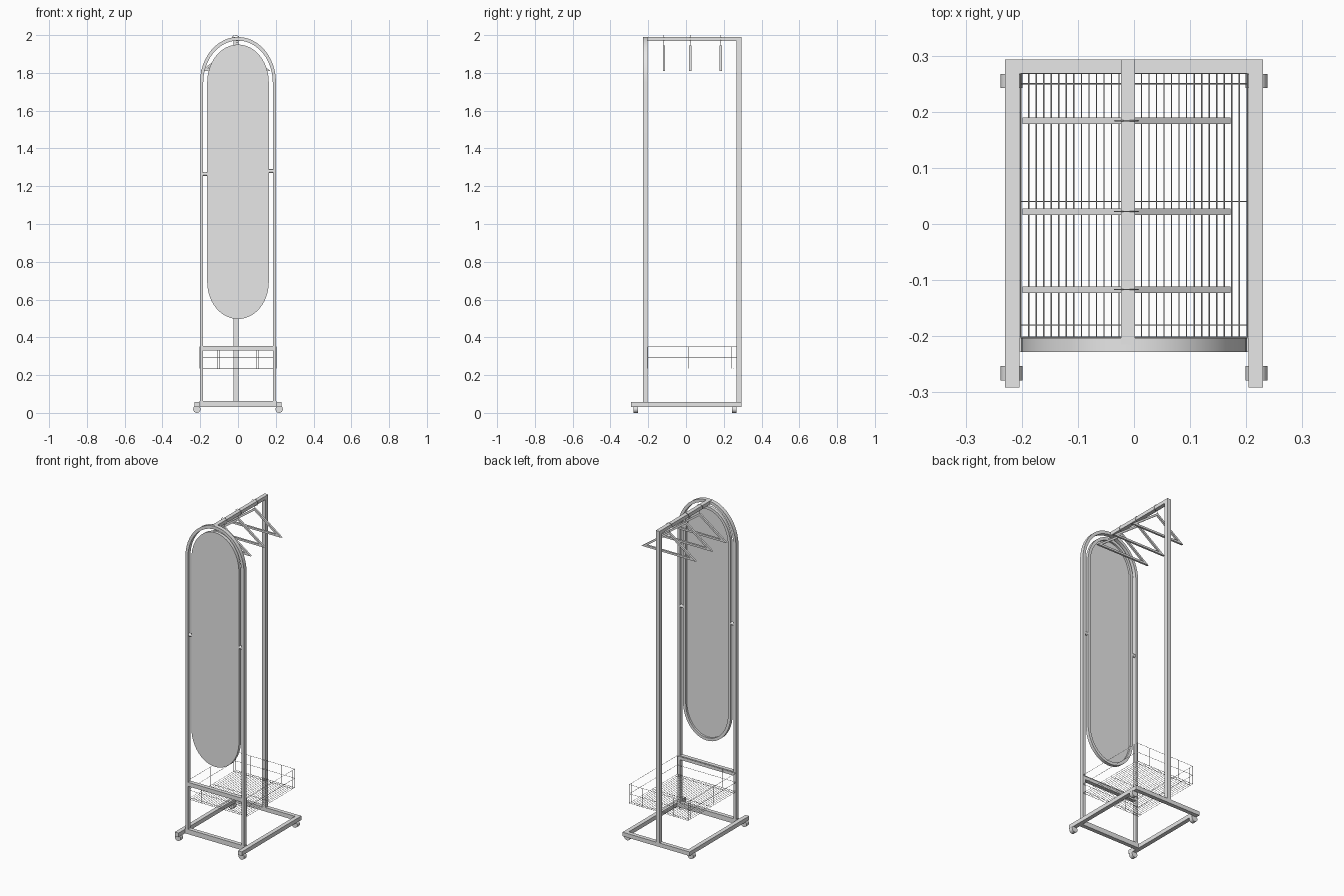
import bpy, bmesh
from math import sin, cos, pi
from mathutils import Vector, Matrix

cube = bpy.data.objects.get("Cube")
if cube:
    bpy.data.objects.remove(cube, do_unlink=True)

grey = bpy.data.materials.new("light grey")
grey.use_nodes = True
grey.diffuse_color = (0.8, 0.8, 0.8, 1)
grey.node_tree.nodes["Principled BSDF"].inputs["Base Color"].default_value = (0.8, 0.8, 0.8, 1)


def finish(name, bm, smooth=False):
    bmesh.ops.recalc_face_normals(bm, faces=bm.faces)
    mesh = bpy.data.meshes.new(name)
    bm.to_mesh(mesh)
    bm.free()
    mesh.materials.append(grey)
    obj = bpy.data.objects.new(name, mesh)
    bpy.context.collection.objects.link(obj)
    if smooth:
        bpy.ops.object.select_all(action='DESELECT')
        obj.select_set(True)
        bpy.context.view_layer.objects.active = obj
        bpy.ops.object.shade_smooth_by_angle()
    return obj


def box(name, x, y, z):
    """Box from three (low, high) ranges."""
    bm = bmesh.new()
    size = [b - a for a, b in (x, y, z)]
    mid = [(a + b) / 2 for a, b in (x, y, z)]
    bmesh.ops.create_cube(bm, size=1, matrix=Matrix.Translation(mid) @ Matrix.Diagonal((*size, 1)))
    return finish(name, bm)


def band(name, outer, inner, y0, y1, closed=True, smooth=True):
    """Flat bar that follows two matching outlines in x and z."""
    bm = bmesh.new()
    rows = [[bm.verts.new((x, y, z)) for x, z in pts]
            for pts, y in ((outer, y0), (outer, y1), (inner, y1), (inner, y0))]
    n = len(outer)
    for i in range(n if closed else n - 1):
        j = (i + 1) % n
        for a, b in zip(rows, rows[1:] + rows[:1]):
            bm.faces.new((a[i], a[j], b[j], b[i]))
    if not closed:
        for i in (0, -1):
            bm.faces.new([r[i] for r in rows])
    return finish(name, bm, smooth)


def plate(name, pts, y0, y1):
    bm = bmesh.new()
    face = bm.faces.new([bm.verts.new((x, y0, z)) for x, z in pts])
    out = bmesh.ops.extrude_face_region(bm, geom=[face])["geom"]
    bmesh.ops.translate(bm, vec=(0, y1 - y0, 0),
                        verts=[v for v in out if isinstance(v, bmesh.types.BMVert)])
    return finish(name, bm, True)


def rod(bm, p, q, r, sides=4):
    p, q = Vector(p), Vector(q)
    m = Matrix.Translation((p + q) / 2) @ (q - p).to_track_quat('Z', 'Y').to_matrix().to_4x4()
    bmesh.ops.create_cone(bm, cap_ends=True, segments=sides, radius1=r, radius2=r,
                          depth=(q - p).length, matrix=m)


def arc(a, b, zc, start, steps=24):
    """Half ellipse from angle start, counter-clockwise."""
    return [(a * cos(start + pi * i / steps), zc + b * sin(start + pi * i / steps))
            for i in range(steps + 1)]


def oval(inset=0):
    a = 0.163 - inset
    return arc(a, 0.2 - inset, 1.75, 0) + arc(a, 0.195 - inset, 0.692, pi)


FRONT = (-0.228, -0.203)
BACK = (0.268, 0.293)
MID = (-0.023, 0.002)

# Base frame
for side, x in (("left", (0.204, 0.23)), ("right", (-0.23, -0.204))):
    box(side + "_base_rail", x, (-0.291, 0.293), (0.032, 0.057))
box("back_base_rail", (-0.204, 0.204), BACK, (0.032, 0.057))
box("front_base_rail", (-0.204, 0.204), FRONT, (0.032, 0.062))

# Wheels
for sx in (-1, 1):
    for y in (-0.266, 0.255):
        bm = bmesh.new()
        rod(bm, (sx * 0.218, y - 0.0125, 0.0195), (sx * 0.218, y + 0.0125, 0.0195), 0.0195, 20)
        finish("wheel", bm, True)

# Front arch, crossbar, back post and hanging rail
band("front_arch",
     [(0.201, 0.06)] + arc(0.201, 0.24, 1.75, 0) + [(-0.201, 0.06)],
     [(0.184, 0.06)] + arc(0.184, 0.221, 1.75, 0) + [(-0.184, 0.06)],
     *FRONT, closed=False)
box("front_crossbar", (-0.185, 0.185), FRONT, (0.329, 0.354))
box("back_post", MID, BACK, (0.057, 1.99))
box("hanging_rail", MID, (-0.215, 0.268), (1.968, 1.99))

# Mirror with a rim behind it and two pivots
plate("mirror_panel", oval(), -0.224, -0.216)
band("mirror_rim", oval(), oval(0.018), -0.216, -0.204)
for sx, z in ((-1, 1.265), (1, 1.28)):
    bm = bmesh.new()
    rod(bm, (sx * 0.16, -0.214, z), (sx * 0.188, -0.214, z), 0.01, 16)
    finish("mirror_pivot", bm, True)

# Hangers
triangle = [(-0.199, 1.81), (0.172, 1.81), (-0.0135, 1.945)]
centre = Vector((-0.0135, 1.87))
inner = [tuple(centre + (Vector(p) - centre) * 0.8) for p in triangle]
for y in (-0.117, 0.022, 0.184):
    band("hanger", triangle, inner, y - 0.006, y + 0.006, smooth=False)
    path = [(-0.0135, y, 1.935)]
    for i in range(19):
        t = -pi / 2 + 1.5 * pi * i / 18
        path.append((-0.0135 + 0.021 * cos(t), y, 1.9785 + 0.0205 * sin(t)))
    bm = bmesh.new()
    for p, q in zip(path, path[1:]):
        rod(bm, p, q, 0.0012, 6)
    finish("hanger_hook", bm)

# Wire basket
W, Y0, Y1, LOW, TOP = 0.202, -0.202, 0.268, 0.235, 0.35
R = 0.0011
bm = bmesh.new()
for z in (LOW, (LOW + TOP) / 2, TOP):
    ring = [(-W, Y0, z), (W, Y0, z), (W, Y1, z), (-W, Y1, z)]
    for p, q in zip(ring, ring[1:] + ring[:1]):
        rod(bm, p, q, R)
uprights = [(-0.11, Y0), (0.097, Y0), (-0.1, Y1), (0.11, Y1)]
uprights += [(sx * W, y) for sx in (-1, 1) for y in (Y0, 0.015, 0.243, Y1)]
for x, y in uprights:
    rod(bm, (x, y, LOW), (x, y, TOP), R)
for i in range(-14, 15):
    rod(bm, (i * 0.0134, Y0, LOW), (i * 0.0134, Y1, LOW), R)
for y in (-0.18, 0.04, 0.25):
    rod(bm, (-W, y, LOW - R), (W, y, LOW - R), R)
finish("wire_basket", bm)
